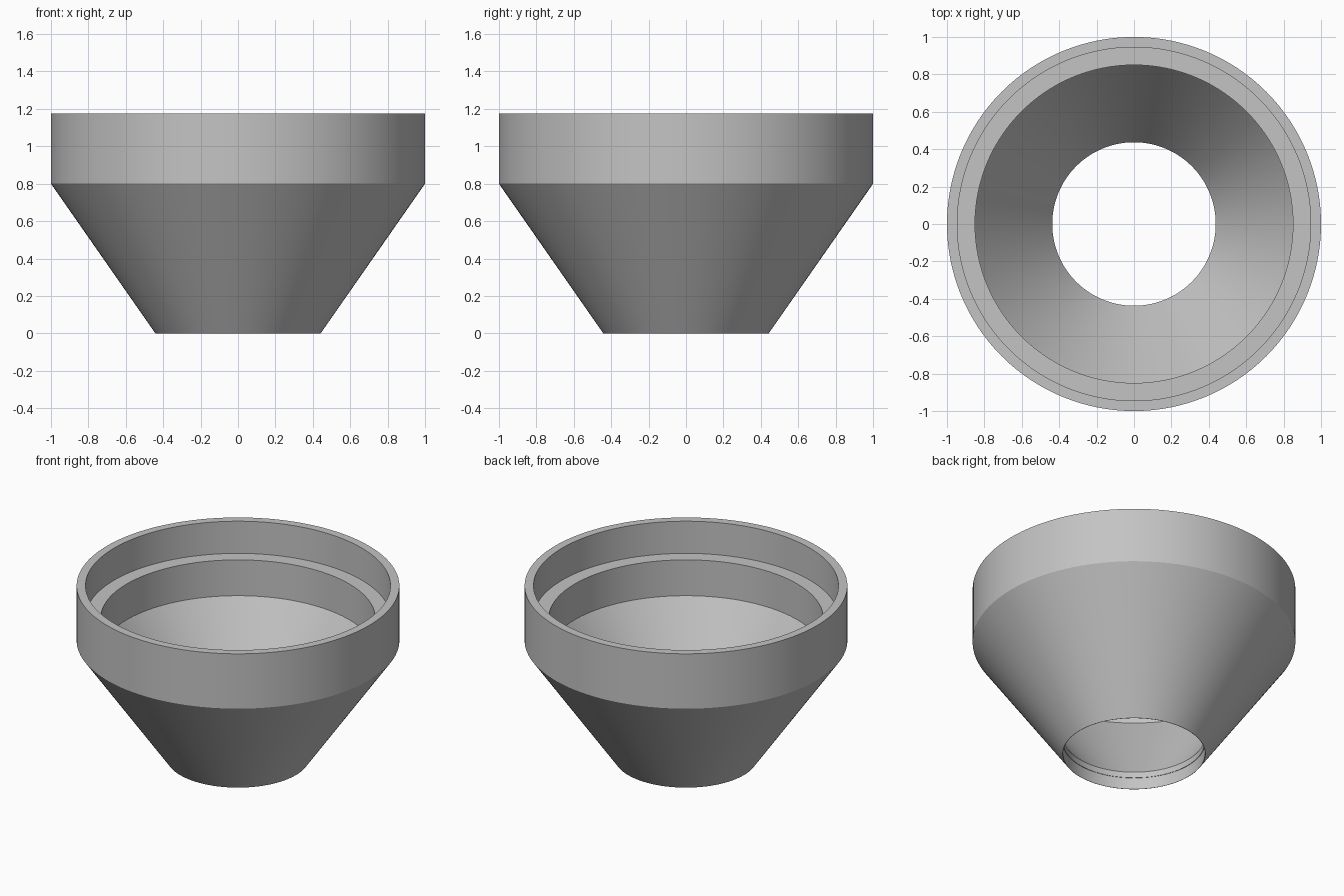
import bpy
import bmesh
import math

cube = bpy.data.objects.get("Cube")
if cube:
    bpy.data.objects.remove(cube, do_unlink=True)

SEGMENTS = 128

# Plain grey material
grey = bpy.data.materials.new("plain_grey")
grey.use_nodes = True
colour = (0.55, 0.55, 0.55, 1)
grey.diffuse_color = colour
grey.node_tree.nodes["Principled BSDF"].inputs["Base Color"].default_value = colour


def lathe(name, profile, material):
    """Spin a closed (radius, height) profile around the z axis."""
    bm = bmesh.new()
    rings = []
    for radius, height in profile:
        ring = []
        for i in range(SEGMENTS):
            a = math.tau * i / SEGMENTS
            ring.append(bm.verts.new((radius * math.cos(a), radius * math.sin(a), height)))
        rings.append(ring)
    for k, ring in enumerate(rings):
        above = rings[(k + 1) % len(rings)]
        for i in range(SEGMENTS):
            j = (i + 1) % SEGMENTS
            bm.faces.new((ring[i], ring[j], above[j], above[i]))
    bmesh.ops.recalc_face_normals(bm, faces=bm.faces)
    mesh = bpy.data.meshes.new(name)
    bm.to_mesh(mesh)
    bm.free()
    mesh.materials.append(material)
    obj = bpy.data.objects.new(name, mesh)
    bpy.context.collection.objects.link(obj)
    return obj


# Hollow funnel: outer cone and collar, stepped seat, inner cone, outlet bore
funnel = lathe("funnel_body", [
    (0.442, 0.0),
    (1.0, 0.8),
    (1.0, 1.175),
    (0.945, 1.175),
    (0.945, 0.955),
    (0.85, 0.955),
    (0.85, 0.71),
    (0.437, 0.12),
    (0.437, 0.08),
    (0.440, 0.08),
    (0.440, 0.0),
], grey)

bpy.ops.object.select_all(action='DESELECT')
funnel.select_set(True)
bpy.context.view_layer.objects.active = funnel
bpy.ops.object.shade_smooth_by_angle(angle=math.radians(25))
